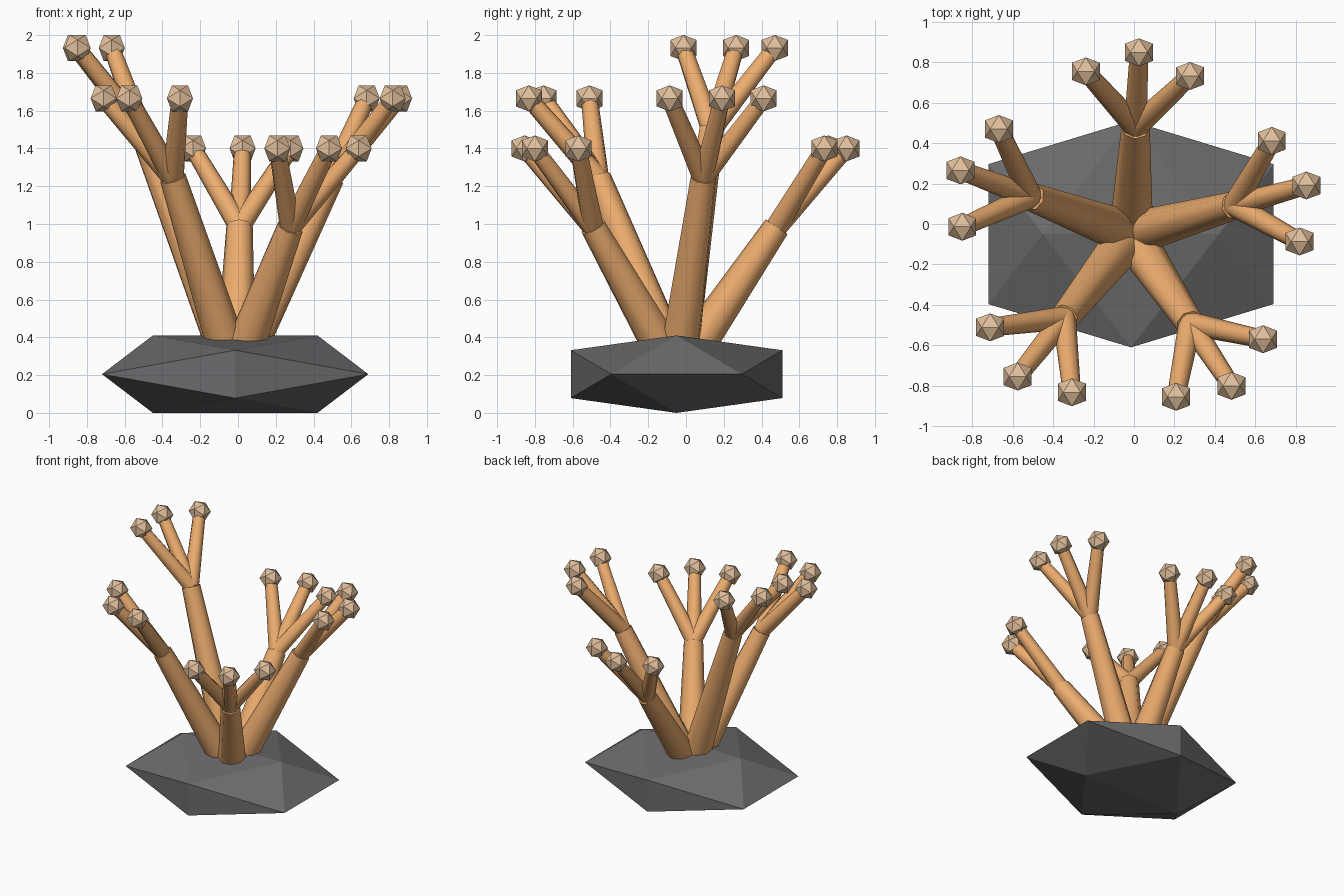
import bpy, bmesh, math
from mathutils import Vector

if "Cube" in bpy.data.objects:
    bpy.data.objects.remove(bpy.data.objects["Cube"])

CENTRE = Vector((-0.015, -0.05, 0.205))
PHI = (1 + 5 ** 0.5) / 2


def material(name, rgb):
    m = bpy.data.materials.new(name)
    m.diffuse_color = (*rgb, 1)
    m.use_nodes = True
    m.node_tree.nodes["Principled BSDF"].inputs["Base Color"].default_value = m.diffuse_color
    return m


ROCK = material("dark_rock", (0.15, 0.145, 0.15))
CORAL = material("orange_coral", (0.85, 0.42, 0.16))
TIP = material("pale_tip", (0.75, 0.52, 0.33))


def new_object(name, bm, mat):
    mesh = bpy.data.meshes.new(name)
    bm.to_mesh(mesh)
    bm.free()
    mesh.materials.append(mat)
    ob = bpy.data.objects.new(name, mesh)
    bpy.context.collection.objects.link(ob)
    return ob


def icosahedron(name, centre, half, mat):
    """Icosahedron with level top edge, given its half extents."""
    bm = bmesh.new()
    k = 1 / PHI
    for a in (-1, 1):
        for b in (-1, 1):
            for v in ((a * k, 0, b), (a, b * k, 0), (0, a, b * k)):
                bm.verts.new([c + p * h for c, p, h in zip(centre, v, half)])
    bmesh.ops.convex_hull(bm, input=bm.verts)
    bmesh.ops.recalc_face_normals(bm, faces=bm.faces)
    return new_object(name, bm, mat)


def limb(name, start, end, r0, r1):
    """Tapered eight-sided cylinder between two points."""
    d = end - start
    bm = bmesh.new()
    bmesh.ops.create_cone(bm, cap_ends=True, segments=8, radius1=r0, radius2=r1, depth=d.length)
    ob = new_object(name, bm, CORAL)
    ob.rotation_mode = 'QUATERNION'
    ob.rotation_quaternion = d.to_track_quat('Z', 'Y')
    ob.location = (start + end) / 2
    bpy.ops.object.select_all(action='DESELECT')
    ob.select_set(True)
    bpy.context.view_layer.objects.active = ob
    bpy.ops.object.shade_smooth_by_angle(angle=math.radians(50))
    return ob


def polar(radius, degrees, z):
    a = math.radians(degrees)
    return Vector((CENTRE.x + radius * math.cos(a), CENTRE.y + radius * math.sin(a), z))


# Rock base
icosahedron("rock_base", CENTRE, (0.705, 0.56, 0.205), ROCK)

# Five branches, each forking into three tipped twigs
for i, (joint_z, tip_z) in enumerate([(1.245, 1.665), (0.985, 1.40), (1.50, 1.932),
                                      (1.245, 1.665), (0.985, 1.40)]):
    angle = 15.5 + 72 * i
    joint = polar(0.53, angle, joint_z)
    limb(f"branch_{i + 1}", CENTRE, joint, 0.11, 0.07)
    for j, (spread, radius) in enumerate([(-18, 0.835), (0, 0.90), (18, 0.835)]):
        tip = polar(radius, angle + spread, tip_z)
        limb(f"twig_{i + 1}_{j + 1}", joint, tip, 0.058, 0.045)
        icosahedron(f"tip_{i + 1}_{j + 1}", tip, (0.069,) * 3, TIP)
